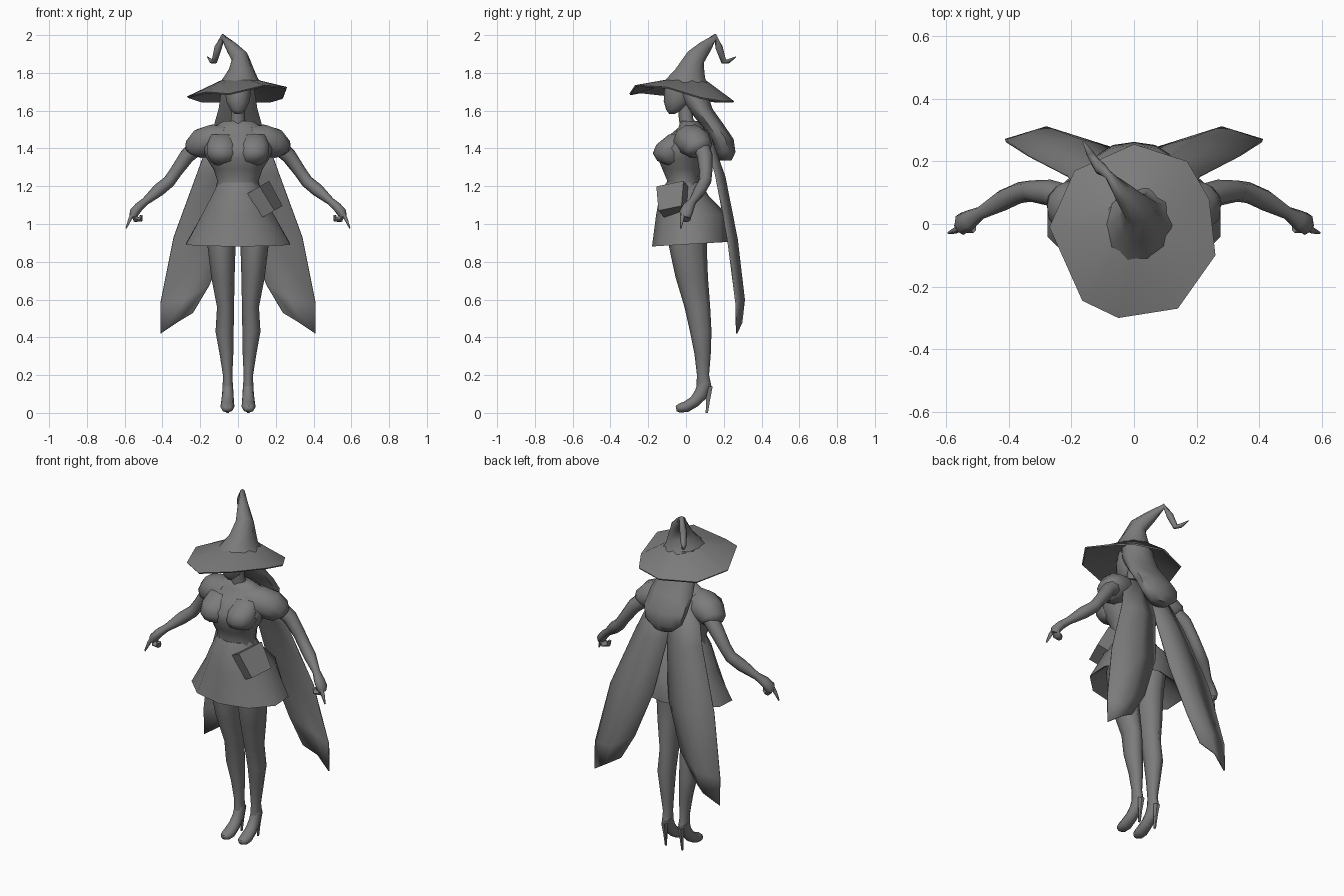
import bpy, bmesh, math
from mathutils import Vector, Matrix

grey = bpy.data.materials.new("plain grey")
grey.diffuse_color = (0.2, 0.2, 0.2, 1)


def finish(name, bm, angle=40):
    bmesh.ops.recalc_face_normals(bm, faces=bm.faces)
    me = bpy.data.meshes.new(name)
    bm.to_mesh(me)
    bm.free()
    me.materials.append(grey)
    ob = bpy.data.objects.new(name, me)
    bpy.context.collection.objects.link(ob)
    bpy.ops.object.select_all(action='DESELECT')
    ob.select_set(True)
    bpy.context.view_layer.objects.active = ob
    bpy.ops.object.shade_smooth_by_angle(angle=math.radians(angle))
    return ob


def skin(name, rings, angle=40):
    """Bridge equal rings of points and cap both ends."""
    bm = bmesh.new()
    rows = [[bm.verts.new(p) for p in r] for r in rings]
    n = len(rows[0])
    for a, b in zip(rows, rows[1:]):
        for i in range(n):
            j = (i + 1) % n
            bm.faces.new((a[i], a[j], b[j], b[i]))
    bm.faces.new(rows[0])
    bm.faces.new(rows[-1])
    return finish(name, bm, angle)


def stack(name, rings, n=10, angle=60):
    """Ellipses given as (x, y, z, rx, ry), with an optional drop at the front."""
    out = []
    for x, y, z, rx, ry, *drop in rings:
        d = drop[0] if drop else 0
        turns = [2 * math.pi * i / n for i in range(n)]
        out.append([(x + rx * math.sin(a), y - ry * math.cos(a), z - d * math.cos(a))
                    for a in turns])
    return skin(name, out, angle)


def tube(name, path, side=(1, 0, 0), n=8, angle=60, level=0):
    """Ellipses square to a path given as (x, y, z, r_side, r_other).
    The first rings, up to level, stay horizontal."""
    pts = [Vector(p[:3]) for p in path]
    rings = []
    for k, p in enumerate(path):
        t = (pts[min(k + 1, len(pts) - 1)] - pts[max(k - 1, 0)]).normalized()
        if k < level:
            t = Vector((0, 0, 1))
        u = Vector(side)
        u = (u - t * u.dot(t)).normalized()
        v = t.cross(u)
        rings.append([pts[k] + u * p[3] * math.cos(2 * math.pi * i / n)
                      + v * p[4] * math.sin(2 * math.pi * i / n) for i in range(n)])
    return skin(name, rings, angle)


def flip(path, s):
    return [(s * p[0],) + tuple(p[1:]) for p in path]


# torso and neck
stack("torso", [(0, -.01, 1.16, .125, .1), (0, -.015, 1.23, .11, .085),
                (0, -.025, 1.29, .13, .1), (0, -.03, 1.35, .168, .12),
                (0, -.025, 1.4, .185, .125), (0, .005, 1.46, .18, .105),
                (0, .03, 1.51, .14, .07), (0, .015, 1.545, .075, .045)], 12, 80)
stack("neck", [(0, .02, 1.5, .055, .05), (0, 0, 1.56, .036, .038),
               (0, -.005, 1.64, .036, .04)], 8)

# flared skirt, hollow underneath
stack("skirt", [(0, -.015, 1.22, .11, .09), (0, -.01, 1.15, .145, .13),
                (0, .03, 1.05, .2, .188), (0, .02, .893, .29, .2, .012),
                (0, .02, .903, .275, .185, .012), (0, .02, 1.0, .16, .14)], 10)

# head with narrow chin
stack("head", [(0, -.075, 1.582, .016, .014), (0, -.06, 1.605, .043, .045),
               (0, -.04, 1.65, .066, .078), (0, -.03, 1.71, .072, .085),
               (0, -.02, 1.77, .065, .07)], 10)

# long hair swept to the back
stack("hair", [(0, .02, 1.76, .085, .085), (0, .035, 1.69, .095, .08),
               (0, .075, 1.61, .108, .065), (0, .135, 1.53, .132, .062),
               (0, .19, 1.45, .135, .062), (0, .21, 1.38, .115, .052),
               (0, .205, 1.335, .06, .035)], 10)

# hat: uneven brim under a leaning crown with a crooked tip
rim = [(-.05, -.3, 1.69), (.14, -.27, 1.735), (.26, -.1, 1.725), (.24, .08, 1.67),
       (.17, .2, 1.65), (0, .255, 1.65), (-.19, .17, 1.65), (-.27, -.01, 1.675),
       (-.165, -.245, 1.70)]
brim_top, brim_low = [], []
for x, y, z in rim:
    a = math.atan2(y, x)
    brim_top.append((.01 + .09 * math.cos(a), .1 * math.sin(a), 1.765))
    brim_low.append((.01 + .085 * math.cos(a), .1 * math.sin(a), 1.742))
skin("hat_brim", [brim_top, rim, [(x * .98, y * .98, z - .008) for x, y, z in rim],
                  brim_low], 45)
tube("hat_crown", [(.012, -.005, 1.748, .11, .125), (.013, 0, 1.772, .092, .106),
                   (.018, .02, 1.82, .066, .08), (.01, .05, 1.88, .047, .054),
                   (-.035, .1, 1.935, .031, .037), (-.08, .155, 1.99, .014, .016),
                   (-.105, .175, 1.935, .02, .02), (-.125, .2, 1.86, .015, .015),
                   (-.14, .225, 1.862, .012, .012), (-.163, .265, 1.885, .002, .002)],
     n=10, angle=80, level=3)

# belt pouch on the left hip
bm = bmesh.new()
bmesh.ops.create_cube(bm, size=1)
bmesh.ops.scale(bm, vec=(.155, .08, .15), verts=bm.verts)
for v in bm.verts:
    if v.co.z < 0:
        v.co.x *= .85
bmesh.ops.transform(bm, verts=bm.verts, matrix=Matrix.Translation((.145, -.07, 1.13))
                    @ Matrix.Rotation(math.radians(-30), 4, 'Y')
                    @ Matrix.Rotation(math.radians(68), 4, 'Z'))
finish("pouch", bm)

for s, tag in ((1, "left"), (-1, "right")):
    # bust
    stack(tag + "_bust", flip([(.08, -.06, 1.305, .035, .03), (.082, -.085, 1.335, .07, .068),
                               (.085, -.092, 1.375, .084, .084), (.085, -.075, 1.42, .083, .082),
                               (.085, -.03, 1.475, .06, .06)], s), 10, 80)
    # leg, shoe and heel
    stack(tag + "_leg", flip([(.09, .02, 1.02, .08, .11), (.087, .01, .88, .074, .1),
                              (.08, .03, .72, .062, .086), (.066, .06, .56, .045, .068),
                              (.071, .078, .43, .048, .057), (.061, .088, .31, .036, .043),
                              (.055, .09, .2, .025, .032), (.054, .095, .14, .026, .04)], s), 8, 80)
    tube(tag + "_shoe", flip([(.054, .1, .16, .027, .035), (.054, .08, .1, .03, .037),
                              (.055, .045, .06, .034, .031), (.056, .0, .032, .037, .029),
                              (.057, -.035, .025, .032, .024), (.057, -.052, .022, .018, .014)], s))
    tube(tag + "_heel", flip([(.054, .122, .14, .02, .022), (.054, .117, .07, .011, .012),
                              (.054, .11, 0, .007, .007)], s), n=6)
    # puffed sleeve blending into the shoulder
    tube(tag + "_sleeve", flip([(.06, .01, 1.45, .08, .075), (.13, .025, 1.445, .095, .085),
                                (.19, .05, 1.428, .09, .082), (.23, .07, 1.4, .075, .062),
                                (.238, .077, 1.385, .05, .045)], s), (0, 1, 0), 10, 80)
    # arm, fist and fingers
    tube(tag + "_arm", flip([(.19, .075, 1.43, .045, .045), (.27, .1, 1.36, .042, .04),
                             (.33, .105, 1.275, .034, .033), (.365, .1, 1.225, .034, .033),
                             (.42, .075, 1.18, .034, .034), (.49, .035, 1.12, .021, .021),
                             (.525, .012, 1.09, .033, .024), (.55, 0, 1.06, .036, .026),
                             (.557, -.005, 1.035, .024, .018)], s), (0, 1, 0), 8)
    tube(tag + "_pointing_finger", flip([(.545, -.01, 1.075, .012, .013),
                                         (.57, -.02, 1.03, .011, .011),
                                         (.592, -.028, .978, .004, .004)], s), (0, 1, 0), 6)
    tube(tag + "_curled_fingers", flip([(.552, .005, 1.05, .025, .016),
                                        (.54, -.002, 1.025, .027, .018),
                                        (.515, -.01, 1.025, .02, .014),
                                        (.512, -.012, 1.045, .016, .009)], s), (0, 1, 0), 6)
    # cape tail: rows of inner, middle and outer points
    rows = [[(0, .1, 1.5), (.07, .115, 1.5), (.14, .085, 1.48)],
            [(0, .175, 1.26), (.11, .205, 1.25), (.215, .155, 1.27)],
            [(.05, .235, .95), (.18, .27, .92), (.34, .22, .93)],
            [(.15, .265, .68), (.28, .308, .6), (.41, .265, .58)],
            [(.24, .265, .53), (.32, .295, .48), (.41, .268, .42)]]
    bm = bmesh.new()
    grid = [[bm.verts.new((s * x, y, z)) for x, y, z in r] for r in rows]
    for a, b in zip(grid, grid[1:]):
        for i in range(2):
            bm.faces.new((a[i], a[i + 1], b[i + 1], b[i]))
    cape = finish(tag + "_cape_tail", bm, 60)
    mod = cape.modifiers.new("thickness", 'SOLIDIFY')
    mod.thickness = .008
    mod.offset = 0
